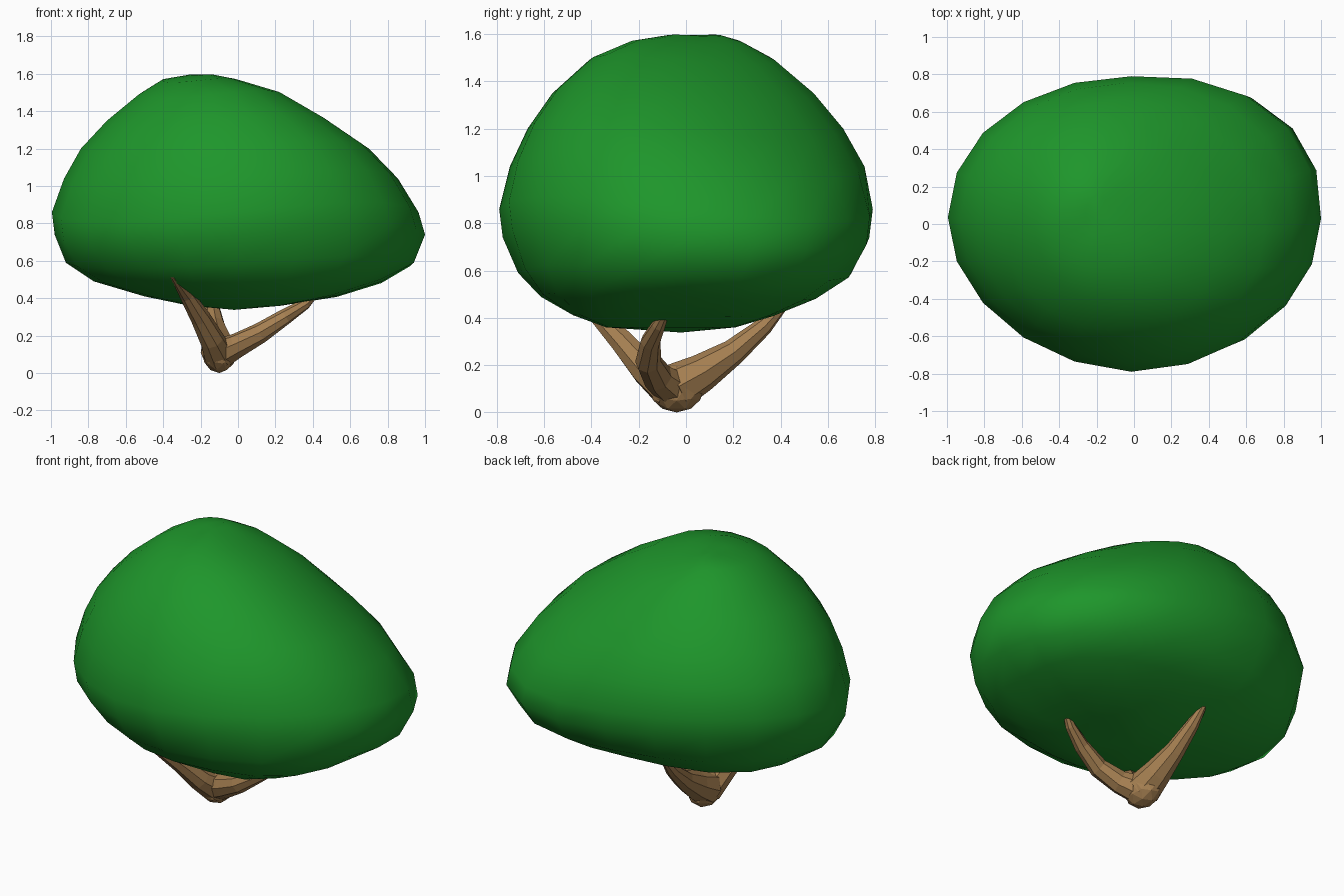
import bpy, bmesh
from math import sin, cos, tau
from mathutils import Vector

cube = bpy.data.objects.get("Cube")
if cube:
    bpy.data.objects.remove(cube, do_unlink=True)


def material(name, rgb):
    m = bpy.data.materials.new(name)
    m.use_nodes = True
    m.diffuse_color = (*rgb, 1)
    m.node_tree.nodes["Principled BSDF"].inputs["Base Color"].default_value = (*rgb, 1)
    return m


def loft(name, rings, start, end, mat):
    """Skin a stack of point rings and close each end with a fan."""
    bm = bmesh.new()
    loops = [[bm.verts.new(p) for p in ring] for ring in rings]
    n = len(loops[0])
    for a, b in zip(loops, loops[1:]):
        for i in range(n):
            j = (i + 1) % n
            bm.faces.new((a[i], a[j], b[j], b[i]))
    for loop, tip in ((loops[0], start), (loops[-1], end)):
        v = bm.verts.new(tip)
        for i in range(n):
            bm.faces.new((loop[i], loop[(i + 1) % n], v))
    bmesh.ops.recalc_face_normals(bm, faces=bm.faces)
    me = bpy.data.meshes.new(name)
    bm.to_mesh(me)
    bm.free()
    me.materials.append(mat)
    ob = bpy.data.objects.new(name, me)
    bpy.context.collection.objects.link(ob)
    return ob


leaf_green = material("leaf green", (0.013, 0.305, 0.024))
bark_brown = material("bark brown", (0.38, 0.215, 0.083))

# Canopy: lopsided dome, each level is z, x min, x max, y min, y max
levels = [
    (0.36, -0.25, 0.22, -0.33, 0.20),
    (0.41, -0.50, 0.52, -0.475, 0.36),
    (0.49, -0.77, 0.77, -0.615, 0.55),
    (0.59, -0.92, 0.94, -0.71, 0.70),
    (0.74, -0.98, 1.00, -0.775, 0.775),
    (0.86, -0.995, 0.965, -0.79, 0.79),
    (1.04, -0.93, 0.855, -0.745, 0.755),
    (1.20, -0.84, 0.70, -0.67, 0.665),
    (1.35, -0.70, 0.48, -0.565, 0.54),
    (1.49, -0.53, 0.24, -0.41, 0.375),
    (1.565, -0.41, 0.0, -0.24, 0.24),
    (1.594, -0.26, -0.13, -0.08, 0.15),
]


def oval(z, x0, x1, y0, y1, n=20):
    """Oval ring, fuller toward its back left, with a slight saddle twist."""
    ring = []
    rx, ry = (x1 - x0) / 2, (y1 - y0) / 2
    rise = min(1, (z - 0.36) / 0.35)          # 0 under the canopy, 1 at its rim
    rim = max(0, 1 - abs(z - 0.8) / 0.45)     # strongest at the widest level
    for i in range(n):
        c, s = cos(tau * i / n), sin(tau * i / n)
        diagonal = 4 * c * c * s * s
        if c < 0 and s < 0:
            grow = 1 - 0.1 * diagonal * (1 - rise ** 2)
        else:
            grow = 1 + 0.25 * diagonal * (1 - rise) ** 2
        x = x0 + rx + rx * c * grow
        y = y0 + ry + ry * s * grow + 0.04 * rim * c * c
        if c > 0:
            y -= 0.05 * (1 - rim) * rise * rx * c * c
        if c > 0 and s > 0:
            x += 0.09 * rim * c * s
            y += 0.09 * rim * c * s
        elif c < 0 and s < 0:
            y += 0.05 * rim * c * s
        ring.append((x, y, z - 0.11 * rise * rx * c * s))
    return ring


canopy = loft("canopy", [oval(*lv) for lv in levels],
              (-0.02, -0.02, 0.338), (-0.2, 0.04, 1.597), leaf_green)
for p in canopy.data.polygons:
    p.use_smooth = True

# Branches: tapered tubes along bent paths of x, y, z, radius
branches = {
    "front_branch": [(-0.1, -0.06, 0.09, 0.085), (-0.14, -0.17, 0.18, 0.066),
                     (-0.2, -0.265, 0.295, 0.054), (-0.275, -0.38, 0.415, 0.038),
                     (-0.35, -0.535, 0.515, 0.012)],
    "left_branch": [(-0.1, -0.05, 0.1, 0.085), (0.0, -0.12, 0.15, 0.066),
                    (0.12, -0.16, 0.215, 0.055), (0.25, -0.15, 0.3, 0.043),
                    (0.36, -0.115, 0.37, 0.03), (0.43, -0.08, 0.44, 0.015)],
    "back_branch": [(-0.1, -0.04, 0.11, 0.1), (-0.11, 0.07, 0.17, 0.08),
                    (-0.125, 0.2, 0.255, 0.056), (-0.14, 0.33, 0.365, 0.038),
                    (-0.15, 0.42, 0.46, 0.018)],
}
SIDES = 8
for name, path in branches.items():
    pts = [Vector(p[:3]) for p in path]
    rings = []
    for k, (p, (*_, r)) in enumerate(zip(pts, path)):
        t = (pts[min(k + 1, len(pts) - 1)] - pts[max(k - 1, 0)]).normalized()
        u = t.cross(Vector((0, 0, 1))).normalized()
        v = t.cross(u)
        rings.append([p + r * (cos(tau * i / SIDES) * u + sin(tau * i / SIDES) * v)
                      for i in range(SIDES)])
    loft(name, rings, pts[0], pts[-1], bark_brown)

# Trunk: faceted knob where the branches meet
bpy.ops.mesh.primitive_ico_sphere_add(subdivisions=2, radius=1, location=(-0.1, -0.04, 0.105))
trunk = bpy.context.object
trunk.name = "trunk_base"
trunk.scale = (0.09, 0.12, 0.105)
trunk.data.materials.append(bark_brown)
